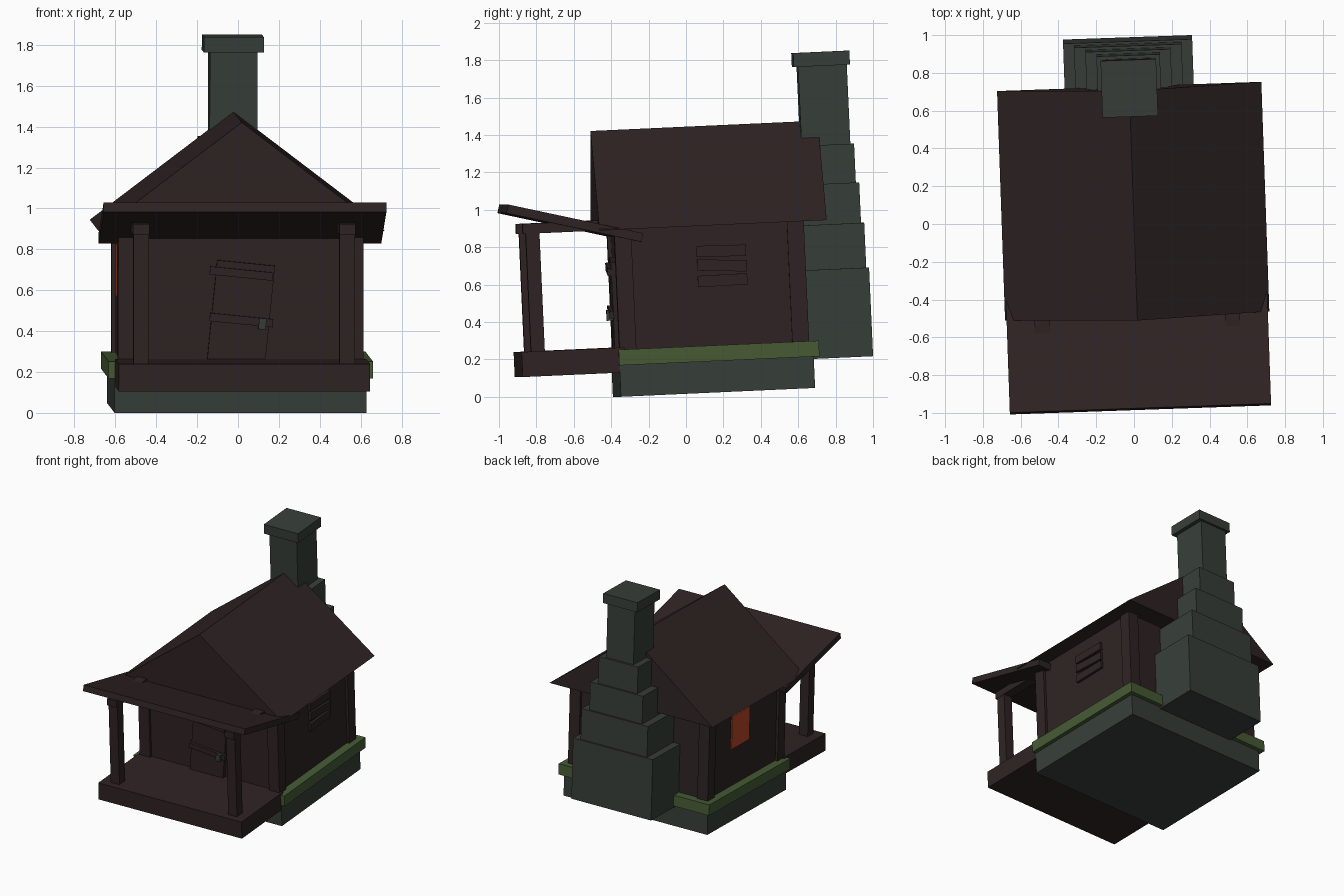
import bpy, bmesh, math
from mathutils import Matrix, Vector

if "Cube" in bpy.data.objects:
    bpy.data.objects.remove(bpy.data.objects["Cube"])

# Whole cabin leans back and is turned slightly
LEAN = (Matrix.Translation((0, 0, 0.017)) @ Matrix.Rotation(math.radians(2), 4, 'Z')
        @ Matrix.Rotation(math.radians(2.6), 4, 'X'))


def material(name, rgb):
    m = bpy.data.materials.new(name)
    m.diffuse_color = (*rgb, 1)
    m.use_nodes = True
    m.node_tree.nodes["Principled BSDF"].inputs["Base Color"].default_value = m.diffuse_color
    return m


WOOD = material("dark_wood", (0.028, 0.0168, 0.017))
STONE = material("grey_stone", (0.038, 0.048, 0.040))
MOSS = material("green_moss", (0.061, 0.104, 0.034))
GLOW = material("orange_glow", (0.45, 0.06, 0.02))


def finish(name, bm, mat):
    bmesh.ops.recalc_face_normals(bm, faces=bm.faces)
    me = bpy.data.meshes.new(name)
    bm.to_mesh(me)
    bm.free()
    me.materials.append(mat)
    me.transform(LEAN)
    ob = bpy.data.objects.new(name, me)
    bpy.context.collection.objects.link(ob)
    return ob


def box(name, x, y, z, mat, axis='X', angle=0):
    """Box from ranges, optionally turned about its own centre."""
    lo, hi = Vector((x[0], y[0], z[0])), Vector((x[1], y[1], z[1]))
    bm = bmesh.new()
    bmesh.ops.create_cube(bm, size=1)
    bm.transform(Matrix.Translation((lo + hi) / 2)
                 @ Matrix.Rotation(math.radians(angle), 4, axis)
                 @ Matrix.Diagonal((*(hi - lo), 1)))
    return finish(name, bm, mat)


def prism(name, profile, y0, y1, mat):
    """Extrude an x-z profile along y."""
    bm = bmesh.new()
    f = bm.faces.new([bm.verts.new((px, y0, pz)) for px, pz in profile])
    r = bmesh.ops.extrude_face_region(bm, geom=[f])
    bmesh.ops.translate(bm, vec=(0, y1 - y0, 0),
                        verts=[v for v in r["geom"] if isinstance(v, bmesh.types.BMVert)])
    return finish(name, bm, mat)


# Foundation, walls and main roof
box("foundation", (-0.617, 0.617), (-0.37, 0.67), (0, 0.2), STONE)
box("walls", (-0.58, 0.58), (-0.345, 0.63), (0.19, 0.91), WOOD)
prism("main_roof", [(-0.70, 0.894), (0.70, 0.894), (0, 1.426)], -0.447, 0.77, WOOD)

# Mossy ledge along the sides and back
box("moss_back", (-0.647, 0.647), (0.61, 0.70), (0.168, 0.252), MOSS)
for s, side in ((-1, "left"), (1, "right")):
    xs = lambda a, b: sorted((s * a, s * b))
    box(f"moss_{side}", xs(0.56, 0.647), (-0.372, 0.61), (0.168, 0.252), MOSS)
    # Corner posts
    box(f"front_corner_post_{side}", xs(0.51, 0.60), (-0.365, -0.275), (0.19, 0.90), WOOD)
    box(f"back_corner_post_{side}", xs(0.51, 0.60), (0.56, 0.65), (0.19, 0.90), WOOD)
    # Porch posts and beams back to the wall
    box(f"porch_post_{side}", xs(0.467, 0.542), (-0.837, -0.763), (0.25, 0.90), WOOD)
    box(f"porch_beam_{side}", xs(0.465, 0.544), (-0.852, -0.34), (0.893, 0.947), WOOD)

# Porch floor and sagging porch roof
box("porch_floor", (-0.615, 0.615), (-0.89, -0.34), (0.129, 0.263), WOOD)
box("porch_roof", (-0.692, 0.692), (-0.946, -0.208), (0.915, 0.962), WOOD, 'X', -14.6)

# Stepped chimney: half width, back, bottom, top
steps = [(0.342, 0.997, 0.155, 0.63), (0.285, 0.984, 0.62, 0.87),
         (0.226, 0.969, 0.86, 1.087), (0.168, 0.953, 1.08, 1.295)]
for i, (w, back, z0, z1) in enumerate(steps):
    box(f"chimney_step_{i + 1}", (-w, w), (0.635, back), (z0, z1), STONE)
box("chimney_shaft", (-0.117, 0.117), (0.674, 0.935), (1.2, 1.72), STONE)
box("chimney_cap", (-0.147, 0.147), (0.65, 0.951), (1.718, 1.793), STONE)

# Crooked door with cross bars and handle
box("door", (-0.142, 0.142), (-0.375, -0.34), (0.215, 0.735), WOOD, 'Y', 5.7)
for name, z in (("upper", 0.683), ("lower", 0.455)):
    box(f"door_bar_{name}", (-0.153, 0.157), (-0.395, -0.37), (z - 0.02, z + 0.02), WOOD, 'Y', 5.7)
box("door_handle", (0.087, 0.123), (-0.41, -0.37), (0.41, 0.464), STONE, 'Y', 5.7)

# Boarded window on the right, glowing window on the left
for i, (z, a) in enumerate(((0.755, -1), (0.677, -3.5), (0.598, 0.5))):
    box(f"window_board_{i + 1}", (0.57, 0.60), (0.07, 0.335), (z - 0.03, z + 0.03), WOOD, 'X', a)
box("glowing_window", (-0.589, -0.5795), (0.095, 0.33), (0.545, 0.80), GLOW)
